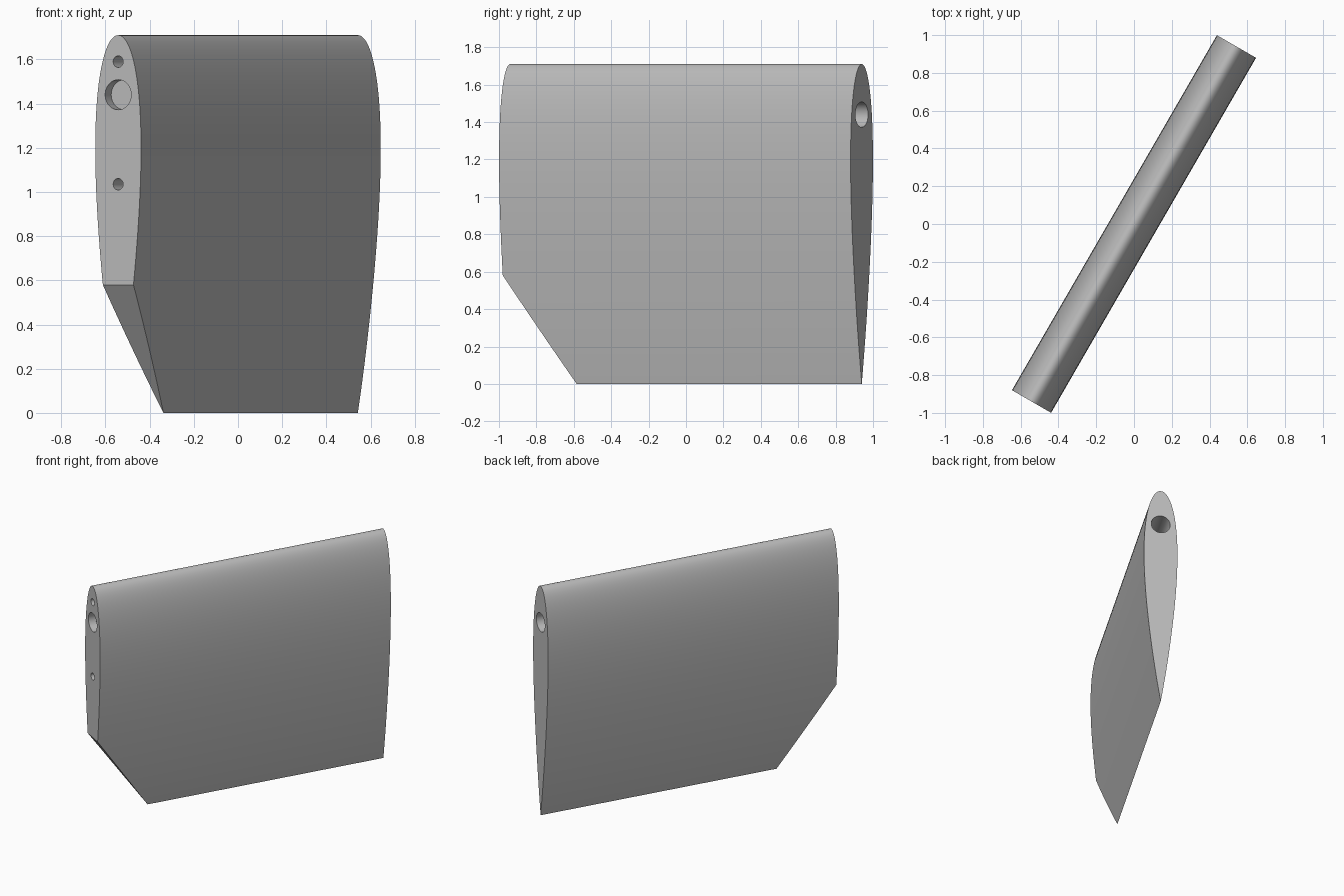
import bpy, bmesh, math
from mathutils import Matrix, Vector

if "Cube" in bpy.data.objects:
    bpy.data.objects.remove(bpy.data.objects["Cube"], do_unlink=True)

CHORD, THICK, HALF = 1.71, 0.14, 1.085
STEPS = 48
TURN = Matrix.Rotation(math.radians(60), 4, 'Z')

grey = bpy.data.materials.new("plain grey")
grey.use_nodes = True
colour = (0.5, 0.5, 0.5, 1)
grey.diffuse_color = colour
grey.node_tree.nodes["Principled BSDF"].inputs["Base Color"].default_value = colour


def half_thickness(t):
    """Symmetric aerofoil with a closed trailing edge; t runs from nose to tail."""
    return 5 * THICK * CHORD * (0.2969 * math.sqrt(t) - 0.126 * t - 0.3516 * t**2
                                + 0.2843 * t**3 - 0.1036 * t**4)


def make_object(name, bm):
    bmesh.ops.recalc_face_normals(bm, faces=bm.faces)
    mesh = bpy.data.meshes.new(name)
    bm.to_mesh(mesh)
    bm.free()
    mesh.materials.append(grey)
    obj = bpy.data.objects.new(name, mesh)
    obj.matrix_world = TURN
    bpy.context.collection.objects.link(obj)
    return obj


# Wing panel: aerofoil standing on its tail, extruded along the span
stations = [(1 - math.cos(math.pi * i / STEPS)) / 2 for i in range(STEPS + 1)]
side = [(half_thickness(t), CHORD * (1 - t)) for t in stations]
side[-1] = (0, 0)
outline = side + [(-y, z) for y, z in reversed(side[1:-1])]
bm = bmesh.new()
profile = bm.faces.new([bm.verts.new((-HALF, y, z)) for y, z in outline])
grown = bmesh.ops.extrude_face_region(bm, geom=[profile])["geom"]
bmesh.ops.translate(bm, vec=(2 * HALF, 0, 0),
                    verts=[v for v in grown if isinstance(v, bmesh.types.BMVert)])

# Clipped lower corner at the near end
corner_a, corner_b = Vector((-HALF, 0, 0.58)), Vector((-0.675, 0, 0))
slope = corner_b - corner_a
outward = Vector((slope.z, 0, -slope.x))
cut = bmesh.ops.bisect_plane(bm, geom=bm.verts[:] + bm.edges[:] + bm.faces[:],
                             plane_co=corner_a, plane_no=outward, clear_outer=True)
rim = [e for e in cut["geom_cut"] if isinstance(e, bmesh.types.BMEdge)]
bmesh.ops.remove_doubles(bm, verts=bm.verts, dist=0.0001)
bmesh.ops.holes_fill(bm, edges=[e for e in bm.edges if e.is_boundary], sides=0)
wing = make_object("wing_panel", bm)

# Bores in the end faces: end (-1 near, 1 far), height, radius, depth
bores = [(-1, 1.44, 0.068, 0.055), (1, 1.44, 0.068, 1.0),
         (-1, 1.59, 0.026, 0.2), (-1, 1.035, 0.026, 0.2)]
cutters = []
for end, z, radius, depth in bores:
    bm = bmesh.new()
    place = (Matrix.Translation((end * HALF, 0, z))
             @ Matrix.Rotation(math.pi / 2, 4, 'Y'))
    bmesh.ops.create_cone(bm, cap_ends=True, segments=40, radius1=radius,
                          radius2=radius, depth=2 * depth, matrix=place)
    cutter = make_object("bore_cutter", bm)
    cutter.hide_render = True
    cutters.append(cutter)
    mod = wing.modifiers.new("bore", 'BOOLEAN')
    mod.operation, mod.solver, mod.object = 'DIFFERENCE', 'EXACT', cutter

# Bake the bores and drop the cutters
bpy.context.view_layer.update()
baked = bpy.data.meshes.new_from_object(
    wing.evaluated_get(bpy.context.evaluated_depsgraph_get()))
wing.modifiers.clear()
wing.data = baked
for cutter in cutters:
    bpy.data.objects.remove(cutter, do_unlink=True)

# Smooth skin, crisp ends
bpy.ops.object.select_all(action='DESELECT')
wing.select_set(True)
bpy.context.view_layer.objects.active = wing
bpy.ops.object.shade_smooth_by_angle(angle=math.radians(30))
